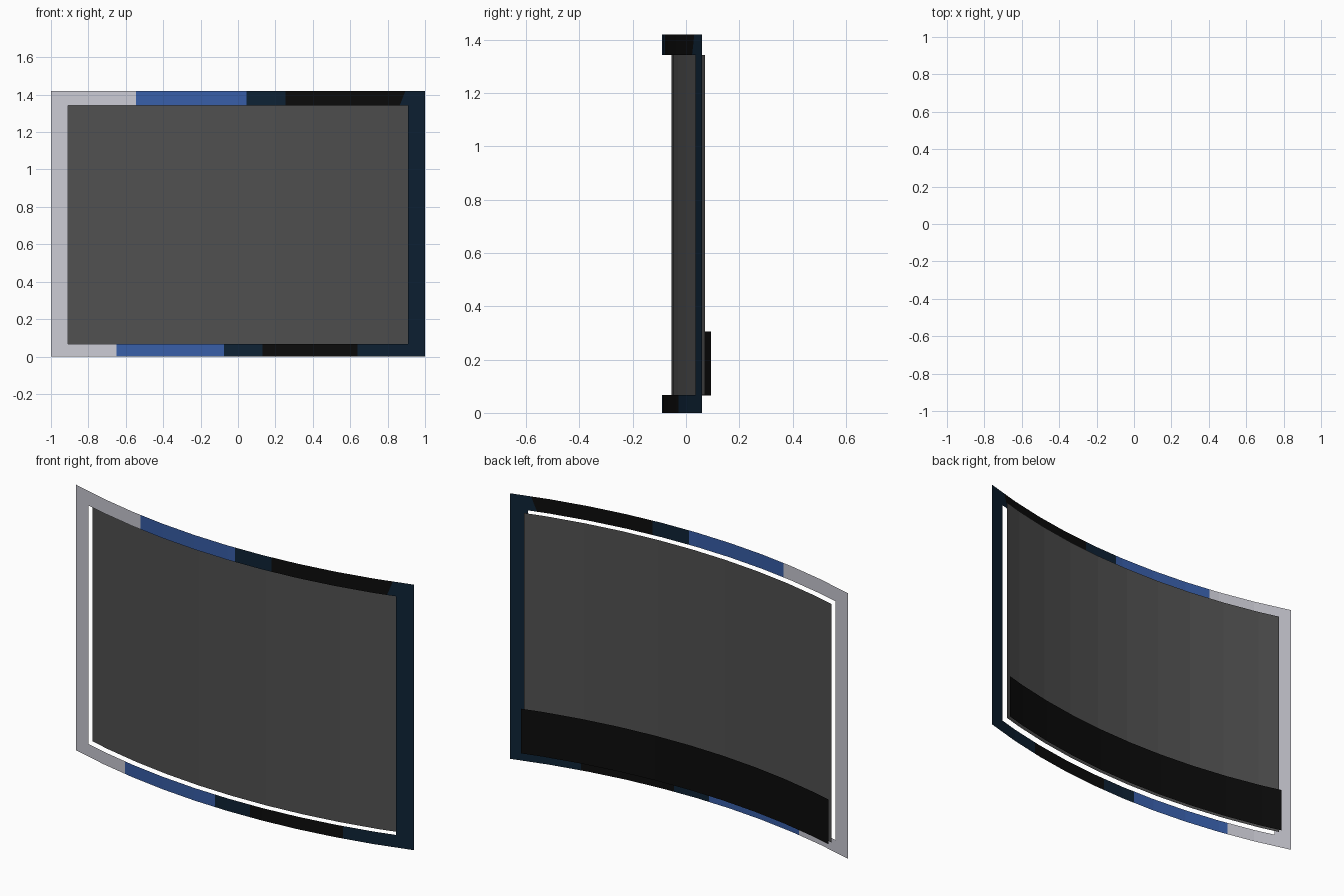
import bpy

if "Cube" in bpy.data.objects:
    bpy.data.objects.remove(bpy.data.objects["Cube"])

# Sizes
W, H = 1.0, 1.42              # half width and height of the frame
IN, Z0, Z1 = 0.91, 0.067, 1.343   # frame opening
KNOTS = [-1 + 0.2 * i for i in range(11)]   # facet lines of the curve
R = 3.41


def arc_y(x):
    """Curve depth, faceted between the knots."""
    def c(v):
        return -0.09 + R - (R * R - v * v) ** 0.5
    i = min(9, max(0, int((x + 1) / 0.2 + 1e-6)))
    a, b = KNOTS[i], KNOTS[i + 1]
    t = (x - a) / (b - a)
    return c(a) * (1 - t) + c(b) * t


def material(name, rgb):
    m = bpy.data.materials.new(name)
    m.diffuse_color = (*rgb, 1)
    m.use_nodes = True
    m.node_tree.nodes["Principled BSDF"].inputs["Base Color"].default_value = m.diffuse_color
    return m


light = material("light_grey", (0.59, 0.59, 0.65))
blue = material("blue", (0.039, 0.112, 0.39))
navy = material("navy", (0.0042, 0.016, 0.035))
black = material("black", (0.0034, 0.0034, 0.0034))
grey = material("dark_grey", (0.08, 0.08, 0.08))


def curved_sheet(name, sections, y_off=0.0):
    """sections: (left_bottom, left_top, right_bottom, right_top, z0, z1, material)"""
    verts, faces, ids, mats = [], [], [], []
    for lb, lt, rb, rt, z0, z1, mat in sections:
        if mat not in mats:
            mats.append(mat)
        cuts = [k for k in KNOTS if max(lb, lt) + 1e-4 < k < min(rb, rt) - 1e-4]
        cols = [(lb, lt)] + [(k, k) for k in cuts] + [(rb, rt)]
        start = len(verts)
        for b, t in cols:
            verts += [(b, arc_y(b) + y_off, z0), (t, arc_y(t) + y_off, z1)]
        for i in range(len(cols) - 1):
            s = start + 2 * i
            faces.append((s, s + 2, s + 3, s + 1))
            ids.append(mats.index(mat))
    me = bpy.data.meshes.new(name)
    me.from_pydata(verts, [], faces)
    for m in mats:
        me.materials.append(m)
    for p, i in zip(me.polygons, ids):
        p.material_index = i
    ob = bpy.data.objects.new(name, me)
    bpy.context.collection.objects.link(ob)
    return ob


def straight(xs, z0, z1, mats):
    return [(a, a, b, b, z0, z1, m) for a, b, m in zip(xs, xs[1:], mats)]


# Frame: striped bottom rail, striped top rail with a slanted end, two stiles
bottom = straight([-W, -0.65, -0.075, 0.13, 0.64, W], 0, Z0,
                  [light, blue, navy, black, navy])
top = straight([-W, -0.545, 0.045, 0.255], Z1, H, [light, blue, navy])
top += [(0.255, 0.255, 0.865, 0.895, Z1, H, black),
        (0.865, 0.895, W, W, Z1, H, navy)]
sides = [(-W, -W, -IN, -IN, Z0, Z1, light), (IN, IN, W, W, Z0, Z1, navy)]
curved_sheet("frame", bottom + top + sides)

# Screen panel behind the opening
curved_sheet("screen_panel", straight([-IN, IN], Z0, Z1, [grey]), 0.036)

# Dark band across the lower back
curved_sheet("back_band", straight([-IN, IN], 0.066, 0.305, [black]), 0.059)
